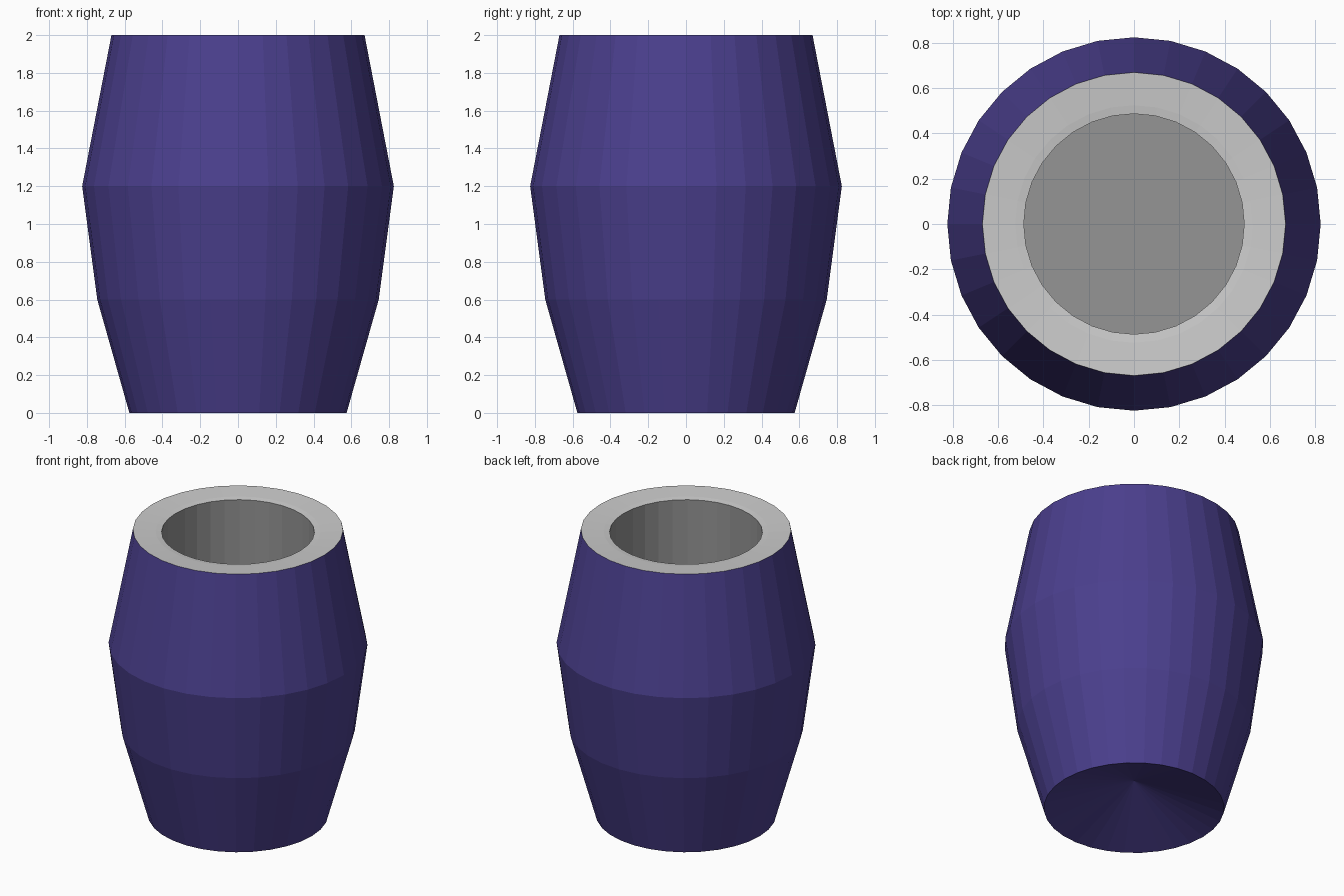
import bpy, bmesh
from math import cos, sin, tau

if "Cube" in bpy.data.objects:
    bpy.data.objects.remove(bpy.data.objects["Cube"])

SIDES = 32


def material(name, color):
    mat = bpy.data.materials.new(name)
    mat.diffuse_color = (*color, 1)
    mat.use_nodes = True
    mat.node_tree.nodes["Principled BSDF"].inputs["Base Color"].default_value = mat.diffuse_color
    return mat


def lathe(name, profile, mat=None):
    """Revolve (radius, z) points round z; radius 0 makes a fan tip.
    Faces look outward when the profile runs upward."""
    bm = bmesh.new()
    rings = []
    for r, z in profile:
        if r == 0:
            rings.append([bm.verts.new((0, 0, z))] * SIDES)
        else:
            rings.append([bm.verts.new((r * cos(tau * i / SIDES), r * sin(tau * i / SIDES), z))
                          for i in range(SIDES)])
    for a, b in zip(rings, rings[1:]):
        for i in range(SIDES):
            j = (i + 1) % SIDES
            bm.faces.new(list(dict.fromkeys((a[i], a[j], b[j], b[i]))))
    mesh = bpy.data.meshes.new(name)
    bm.to_mesh(mesh)
    bm.free()
    obj = bpy.data.objects.new(name, mesh)
    if mat:
        mesh.materials.append(mat)
    bpy.context.collection.objects.link(obj)
    return obj


purple = material("purple_glaze", (0.07, 0.05, 0.27))
dark = material("dark_grey", (0.3, 0.3, 0.3))

# Outer shell with the conical hollow underneath
lathe("body", [(0, 0.2), (0.575, 0), (0.745, 0.6), (0.825, 1.2), (0.67, 2.0)], purple)

# Grey lip, dipping slightly toward the opening
lathe("rim", [(0.67, 2.0), (0.525, 1.99), (0.487, 1.985)])

# Dark inner wall and flat floor
lathe("interior", [(0.487, 1.985), (0.487, 0.4), (0, 0.4)], dark)
